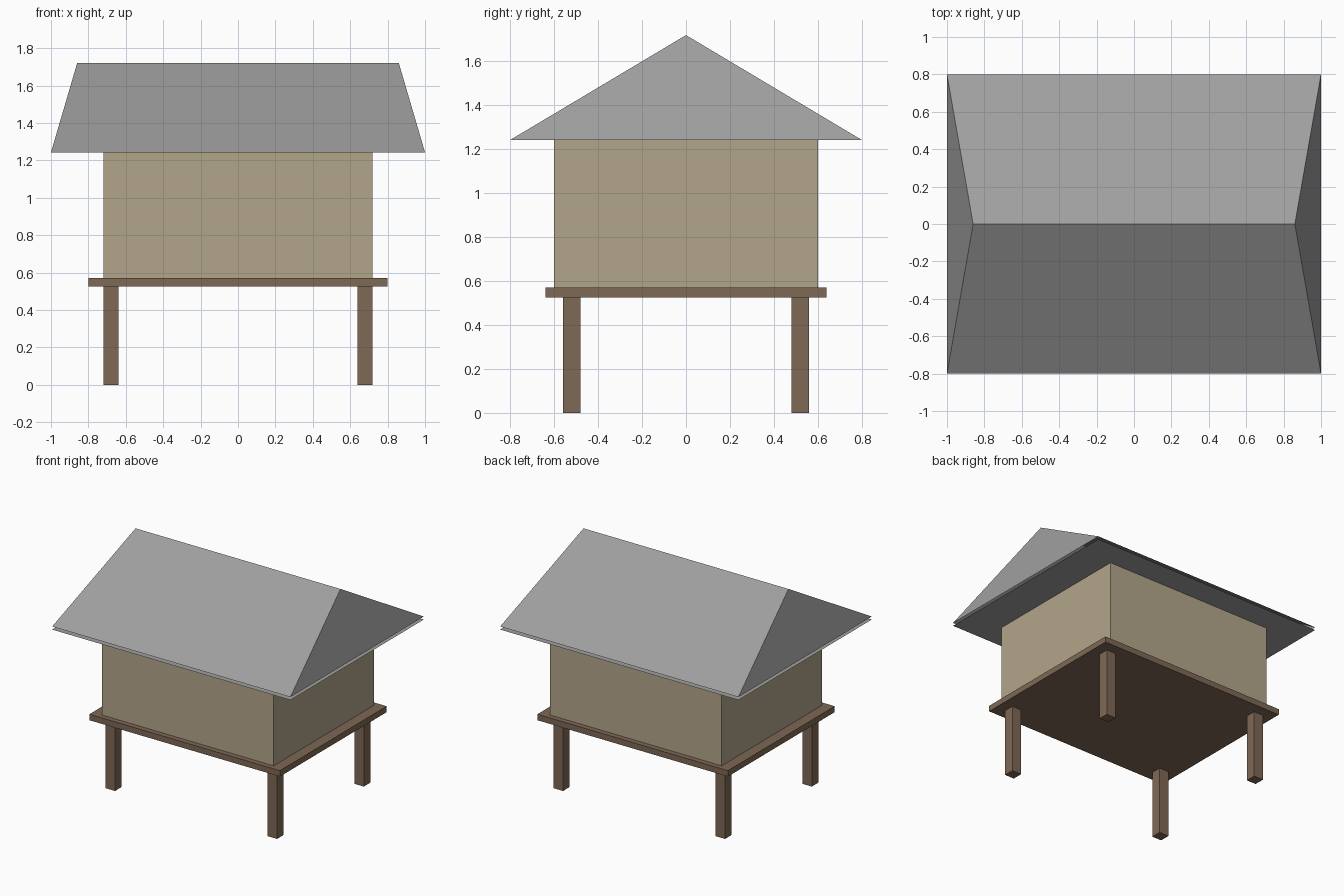
import bpy
import bmesh

# Remove the default object
cube = bpy.data.objects.get("Cube")
if cube:
    bpy.data.objects.remove(cube, do_unlink=True)


def material(name, color):
    mat = bpy.data.materials.new(name)
    mat.use_nodes = True
    mat.diffuse_color = (*color, 1)
    mat.node_tree.nodes["Principled BSDF"].inputs["Base Color"].default_value = (*color, 1)
    return mat


wood = material("brown wood", (0.21, 0.14, 0.09))
plaster = material("tan wall", (0.45, 0.38, 0.26))
slate = material("grey roof", (0.35, 0.35, 0.35))


def finish(name, bm, mat):
    bmesh.ops.recalc_face_normals(bm, faces=bm.faces)
    mesh = bpy.data.meshes.new(name)
    bm.to_mesh(mesh)
    bm.free()
    mesh.materials.append(mat)
    obj = bpy.data.objects.new(name, mesh)
    bpy.context.collection.objects.link(obj)
    return obj


def box(name, center, half, bottom, top, mat):
    """Box given by its plan centre, half sizes and height range."""
    bm = bmesh.new()
    bmesh.ops.create_cube(bm, size=2)
    for v in bm.verts:
        v.co.x = center[0] + v.co.x * half[0]
        v.co.y = center[1] + v.co.y * half[1]
        v.co.z = top if v.co.z > 0 else bottom
    return finish(name, bm, mat)


EAVE, RIDGE, DECK = 1.243, 1.72, 0.57

# Four corner posts
for side, sx in (("left", 1), ("right", -1)):
    for end, sy in (("front", -1), ("back", 1)):
        box(f"{end}_{side}_post", (sx * 0.68, sy * 0.52), (0.04, 0.04), 0, 0.525, wood)

# Raised deck and the room on it
box("deck", (0, 0), (0.8, 0.64), 0.525, DECK, wood)
box("walls", (0, 0), (0.72, 0.6), DECK, EAVE, plaster)

# Roof shell: two long slopes and two leaning gable ends, open below
bm = bmesh.new()
corners = [bm.verts.new((x, y, EAVE)) for x, y in ((-1, -0.8), (1, -0.8), (1, 0.8), (-1, 0.8))]
ridge_r, ridge_l = [bm.verts.new((x, 0, RIDGE)) for x in (-0.86, 0.86)]
a, b, c, d = corners
for loop in ((a, b, ridge_l, ridge_r), (c, d, ridge_r, ridge_l), (b, c, ridge_l), (d, a, ridge_r)):
    bm.faces.new(loop)
finish("roof", bm, slate)

# Thin ceiling sheet hung just under the eaves
bm = bmesh.new()
bm.faces.new([bm.verts.new((v[0], v[1], EAVE - 0.023))
              for v in ((-1, 0.8), (1, 0.8), (1, -0.8), (-1, -0.8))])
sheet = finish("ceiling_sheet", bm, slate)
